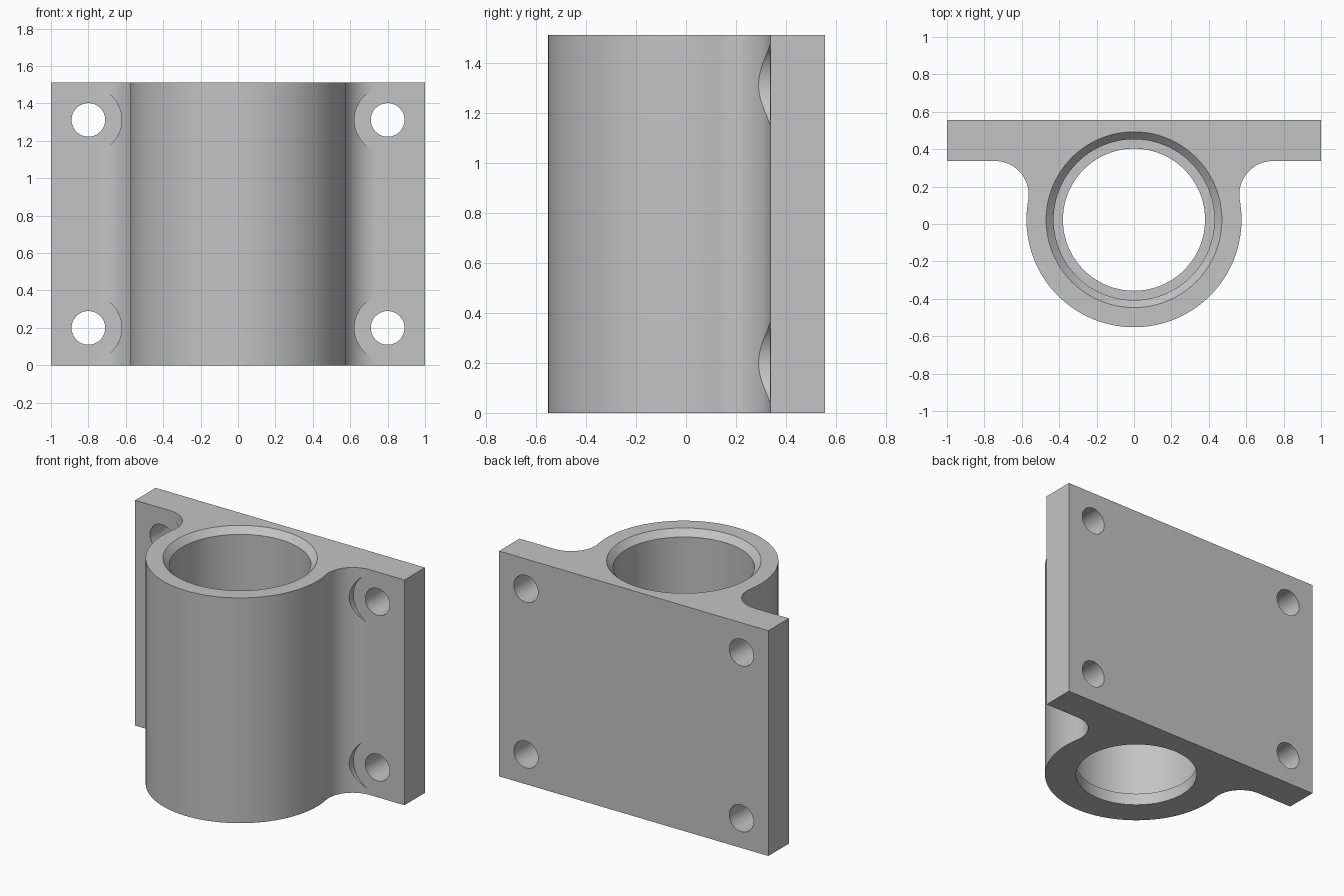
import bpy, bmesh
from math import pi, sin, cos, radians, sqrt, atan2
from mathutils import Matrix, Vector

cube = bpy.data.objects.get("Cube")
if cube:
    bpy.data.objects.remove(cube, do_unlink=True)

grey = bpy.data.materials.new("plain_grey")
grey.use_nodes = True
colour = (0.55, 0.55, 0.55, 1)
grey.diffuse_color = colour
grey.node_tree.nodes["Principled BSDF"].inputs["Base Color"].default_value = colour

HEIGHT, BACK, FRONT = 1.512, 0.555, 0.337
CY, R, FILLET = 0.023, 0.575, 0.18


def finish(bm, name):
    bmesh.ops.recalc_face_normals(bm, faces=bm.faces)
    mesh = bpy.data.meshes.new(name)
    bm.to_mesh(mesh)
    bm.free()
    mesh.materials.append(grey)
    obj = bpy.data.objects.new(name, mesh)
    bpy.context.collection.objects.link(obj)
    return obj


def arc(cx, cy, r, a0, a1, n):
    return [(cx + r * cos(a0 + (a1 - a0) * i / n),
             cy + r * sin(a0 + (a1 - a0) * i / n)) for i in range(n + 1)]


# Housing outline: mounting plate blending through fillets into a round barrel
fy = FRONT - FILLET
fx = sqrt((R + FILLET) ** 2 - (fy - CY) ** 2)
tangent = atan2(fy - CY, fx)
right = [(1, BACK), (1, FRONT)]
right += arc(fx, fy, FILLET, pi / 2, pi + tangent, 20)
right += arc(0, CY, R, tangent, -pi / 2, 40)[1:]
outline = right + [(-x, y) for x, y in reversed(right[:-1])]

bm = bmesh.new()
face = bm.faces.new([bm.verts.new((x, y, 0)) for x, y in outline])
up = bmesh.ops.extrude_face_region(bm, geom=[face])["geom"]
bmesh.ops.translate(bm, vec=(0, 0, HEIGHT),
                    verts=[v for v in up if isinstance(v, bmesh.types.BMVert)])
housing = finish(bm, "bearing_housing")


# Bore: chamfered mouth, wide seat, narrow lip at the base
def bore_cutter():
    profile = [(0.38, -0.1), (0.38, 0.08), (0.43, 0.08),
               (0.43, HEIGHT - 0.042), (0.53, HEIGHT + 0.063)]
    n = 96
    bm = bmesh.new()
    rings = [[bm.verts.new((r * cos(2 * pi * i / n), CY + r * sin(2 * pi * i / n), z))
              for i in range(n)] for r, z in profile]
    for a, b in zip(rings, rings[1:]):
        for i in range(n):
            j = (i + 1) % n
            bm.faces.new((a[i], a[j], b[j], b[i]))
    bm.faces.new(rings[0])
    bm.faces.new(rings[-1])
    return finish(bm, "bore_cutter")


# Cylinders along y at the four plate corners
def corner_cutter(name, radius, y0, y1):
    bm = bmesh.new()
    for x in (-0.8, 0.8):
        for z in (0.2, HEIGHT - 0.2):
            place = Matrix.Translation(Vector((x, (y0 + y1) / 2, z)))
            bmesh.ops.create_cone(bm, cap_ends=True, segments=48, radius1=radius,
                                  radius2=radius, depth=y1 - y0,
                                  matrix=place @ Matrix.Rotation(pi / 2, 4, "X"))
    return finish(bm, name)


cutters = [bore_cutter(),
           corner_cutter("screw_seat_cutter", 0.178, 0.0, FRONT - 0.001),
           corner_cutter("screw_hole_cutter", 0.09, 0.1, 0.8)]

bpy.ops.object.select_all(action="DESELECT")
bpy.context.view_layer.objects.active = housing
housing.select_set(True)
for cutter in cutters:
    cutter.hide_render = True
    mod = housing.modifiers.new(cutter.name, "BOOLEAN")
    mod.operation = "DIFFERENCE"
    mod.solver = "EXACT"
    mod.object = cutter
    bpy.ops.object.modifier_apply(modifier=mod.name)
    bpy.data.objects.remove(cutter, do_unlink=True)

bpy.ops.object.shade_smooth_by_angle(angle=radians(25))
